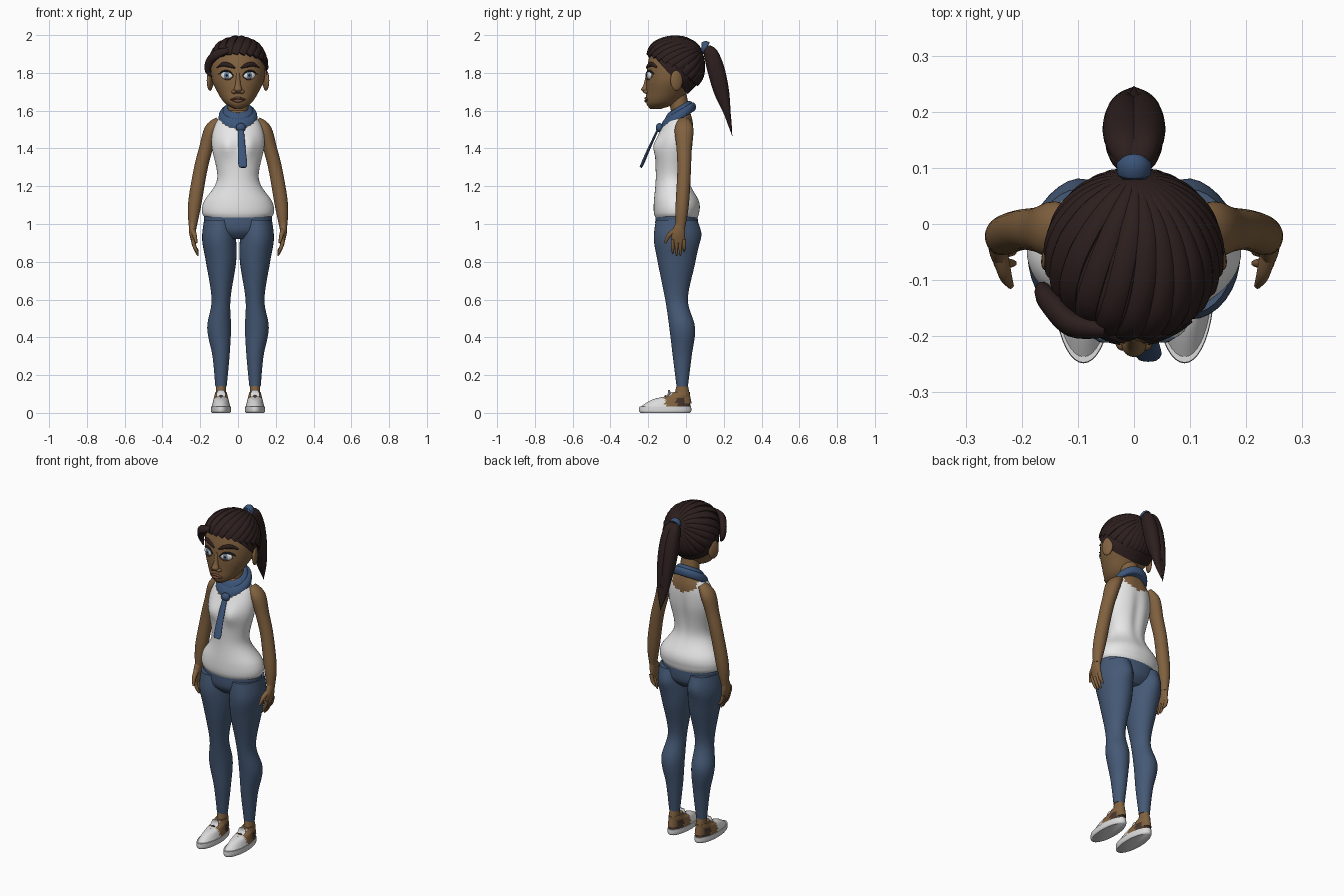
import bpy, bmesh
from math import sin, cos, pi, exp, radians
from mathutils import Vector, Matrix
from mathutils.bvhtree import BVHTree

cube = bpy.data.objects.get("Cube")
if cube:
    bpy.data.objects.remove(cube, do_unlink=True)


def material(name, *rgb):
    m = bpy.data.materials.new(name)
    m.use_nodes = True
    m.diffuse_color = (*rgb, 1)
    m.node_tree.nodes["Principled BSDF"].inputs["Base Color"].default_value = (*rgb, 1)
    return m


SKIN = material("skin brown", .22, .12, .05)
HAIR = material("hair dark brown", .026, .014, .013)
WHITE = material("shirt white", .8, .8, .8)
DENIM = material("denim blue", .06, .1, .18)
SCARF = material("scarf blue", .045, .09, .19)
SHOE = material("shoe white", .7, .7, .7)
LEATHER = material("leather dark brown", .06, .035, .025)
IRIS = material("iris blue grey", .16, .25, .36)
BLACK = material("pupil black", .01, .01, .01)
LIPS = material("lip brown", .17, .07, .04)
X, Y, Z = Vector((1, 0, 0)), Vector((0, 1, 0)), Vector((0, 0, 1))
parts = []


def finish(name, bm, mat):
    bmesh.ops.recalc_face_normals(bm, faces=bm.faces)
    mesh = bpy.data.meshes.new(name)
    bm.to_mesh(mesh)
    bm.free()
    mesh.materials.append(mat)
    ob = bpy.data.objects.new(name, mesh)
    bpy.context.collection.objects.link(ob)
    parts.append(ob)
    return ob


def spline(rows, steps):
    pts = [Vector((*row, row[-1])[:5]) for row in rows]
    pts = [pts[0], *pts, pts[-1]]
    out = []
    for a, b, c, d in zip(pts, pts[1:], pts[2:], pts[3:]):
        for k in range(steps):
            t = k / steps
            out.append((b * 2 + (c - a) * t + (a * 2 - b * 5 + c * 4 - d) * t * t
                        + (b * 3 - a - c * 3 + d) * t ** 3) / 2)
    return out + [pts[-1]]


def loft(name, rows, mat, ref=None, segs=24, steps=5, side=1, tilt=0, flat=1):
    """Rows hold x, y, z and one or two radii; rings lie level, or follow the path from ref."""
    rows = spline(rows, steps)
    path = [Vector((side * row[0], row[1], row[2])) for row in rows]
    bm = bmesh.new()
    rings = []
    for i, (p, row) in enumerate(zip(path, rows)):
        u, v = X, Y + Z * tilt
        if ref:
            along = (path[min(i + 1, len(path) - 1)] - path[max(i - 1, 0)]).normalized()
            axis = ref(p) if callable(ref) else ref
            u = (axis - along * axis.dot(along)).normalized()
            v = along.cross(u)
        u = u * max(row[3], .001)
        v = v * max(row[4] * flat, .001)
        angles = [2 * pi * k / segs for k in range(segs)]
        rings.append([bm.verts.new(p + u * cos(a) + v * sin(a)) for a in angles])
    for low, high in zip(rings, rings[1:]):
        for k in range(segs):
            bm.faces.new((low[k], low[k - 1], high[k - 1], high[k]))
    bm.faces.new(rings[0])
    bm.faces.new(rings[-1])
    return finish(name, bm, mat)


def ball(name, location, size, mat, turn=0):
    bm = bmesh.new()
    place = (Matrix.Translation(location) @ Matrix.Rotation(radians(turn), 4, 'Z')
             @ Matrix.Diagonal((*size, 1)))
    bmesh.ops.create_uvsphere(bm, u_segments=24, v_segments=14, radius=1, matrix=place)
    return finish(name, bm, mat)


def paint(ob, extra_materials, rule):
    for mat in extra_materials:
        ob.data.materials.append(mat)
    for face in ob.data.polygons:
        face.material_index = int(rule(face.center))


def tree_of(ob):
    return BVHTree.FromPolygons([v.co for v in ob.data.vertices],
                                [face.vertices for face in ob.data.polygons])


def swell(offset_a, size_a, offset_b, size_b):
    return exp(-(offset_a / size_a) ** 2 - (offset_b / size_b) ** 2)


# Tank top, with the chest swelled forward and the spine hollowed
torso = loft("tank_top", [(0, -.05, 1.03, .17, .11), (0, -.05, 1.06, .19, .12), (0, -.05, 1.12, .18, .12),
                          (0, -.07, 1.24, .11, .09), (0, -.06, 1.42, .14, .1), (0, -.04, 1.53, .12, .08),
                          (0, -.03, 1.6, .06, .05)], WHITE, segs=64, steps=8)
for v in torso.data.vertices:
    if v.co.y < -.06:
        v.co.y -= swell(abs(v.co.x) - .06, .04, v.co.z - 1.41, .05) / 50
    else:
        v.co.y -= swell(v.co.x, .03, v.co.z - 1.35, .16) / 80
paint(torso, [SKIN], lambda c: c.z > 1.5 + 5 * c.x ** 2 and abs(c.x) < .08)

# Trousers
loft("trouser_seat", [(0, -.05, .92, .1, .07), (0, -.05, .97, .17, .11), (0, -.05, 1.07, .18, .11)],
     DENIM, segs=48)
for side, label in ((1, "left"), (-1, "right")):
    leg = loft(label + "_trouser_leg",
               [(.09, -.02, .14, .03), (.09, -.02, .3, .045, .05), (.1, -.02, .45, .063, .068),
                (.09, -.05, .6, .05, .06), (.09, -.05, .8, .08, .1), (.1, -.05, .92, .09, .12),
                (.1, -.05, 1.02, .08, .11)], DENIM, segs=32, side=side, steps=7)
    for v in leg.data.vertices:
        if v.co.y > -.02:
            v.co.y += swell(abs(v.co.x) - .09, .05, v.co.z - .95, .05) / 80

    # Ankle and shoe
    loft(label + "_ankle", [(.09, -.02, .05, .03, .05), (.09, -.02, .17, .025)], SKIN, side=side)
    loft(label + "_sole", [(.09, -.11, 0, .048, .13), (.09, -.11, .01, .053, .138),
                           (.09, -.11, .035, .052, .137)], SHOE, segs=40, side=side)
    upper = loft(label + "_shoe_upper", [(.09, -.11, .03, .05, .134), (.09, -.08, .07, .04, .1),
                                         (.09, -.04, .09, .035, .06), (.09, -.03, .11, .03, .05)],
                 SHOE, segs=40, steps=7, side=side)

    def shoe_colour(c):
        if c.y < -.11 or c.y < -.05 and abs(abs(c.x) - .09) < .02:
            return 0
        return 2 if c.y > -.05 and c.z < .08 else 1

    paint(upper, [SKIN, LEATHER], shoe_colour)
    loft(label + "_tongue", [(.09, -.11, .08, .02), (.09, -.09, .1, .025), (.09, -.09, .12, .015)],
         SHOE, side=side, flat=.3)
    for y, z in ((-.13, .08), (-.11, .09)):
        loft(label + "_lace", [(.06, y + .01, z - .02, .004), (.09, y, z, .004), (.12, y + .01, z - .02, .004)],
             LEATHER, ref=Y, segs=8, side=side)

    # Arm and hand
    loft(label + "_arm", [(.1, -.01, 1.55, .02, .03), (.14, -.01, 1.5, .037, .05), (.17, -.01, 1.4, .036, .04),
                          (.2, -.01, 1.28, .036), (.23, -.02, 1.1, .035), (.24, -.03, .98, .02, .025)],
         SKIN, ref=X, side=side)
    loft(label + "_palm", [(.24, -.03, 1, .02, .025), (.24, -.04, .95, .018, .036), (.235, -.04, .9, .01, .034)],
         SKIN, ref=X, side=side)
    for finger, tip in enumerate((.85, .84, .84, .86)):
        y = -.07 + finger * .02
        loft(label + "_finger", [(.24, y, .92, .011), (.23, y, .88, .01), (.215, y, tip, .006), (.21, y, tip - .01, 0)],
             SKIN, ref=X, segs=10, side=side)
    loft(label + "_thumb", [(.24, -.05, .97, .015), (.23, -.09, .94, .012), (.22, -.11, .9, .006)],
         SKIN, ref=X, segs=12, side=side)

# Neck and scarf
loft("neck", [(0, -.02, 1.55, .06, .05), (0, -.05, 1.7, .05)], SKIN)
for z, r in ((1.6, .08), (1.58, .1)):
    loft("scarf_wrap", [(0, -.04, z - .03, r - .02), (0, -.04, z - .03, r), (0, -.04, z, r),
                        (0, -.04, z + .02, r - .02), (0, -.04, z + .01, .05)],
         SCARF, segs=40, tilt=.6, flat=.9)
ball("scarf_knot", (.015, -.14, 1.51), (.026, .02, .024), SCARF)
loft("scarf_tail", [(.015, -.14, 1.52, .014), (.02, -.2, 1.39, .021), (.025, -.23, 1.32, .024),
                    (.025, -.24, 1.3, .018)], SCARF, ref=X, flat=.35)

# Head
head_rows = [(0, -.16, 1.61, .02, .03), (0, -.13, 1.64, .07, .08), (0, -.1, 1.7, .11, .11),
             (0, -.07, 1.77, .14, .14), (0, -.06, 1.86, .14, .14), (0, -.06, 1.94, .1, .11),
             (0, -.06, 1.98, .03, .03)]
head = loft("head", head_rows, SKIN, segs=48, steps=8)
face_tree = tree_of(head)


def on_face(x, z):
    return face_tree.ray_cast(Vector((x, -1, z)), Y)[0]


def face_strip(name, points, mat, width, side=1):
    """A tapering ridge laid across the face through x, z points."""
    last = len(points) - 1
    rows = [(*on_face(x, z), .009, width * (.3 + sin(pi * i / last))) for i, (x, z) in enumerate(points)]
    loft(name, rows, mat, ref=Y, segs=12, side=side)


for side, label in ((1, "left"), (-1, "right")):
    eye = on_face(side * .06, 1.787)
    turn = side * 20
    ball(label + "_eye", eye, (.034, .012, .022), WHITE, turn)
    ball(label + "_iris", eye - Y * .008, (.017, .006, .018), IRIS, turn)
    ball(label + "_pupil", eye - Y * .012, (.008, .003, .009), BLACK, turn)
    face_strip(label + "_upper_lashes", [(.024, 1.785), (.045, 1.805), (.075, 1.808), (.1, 1.795)],
               BLACK, .005, side)
    face_strip(label + "_lower_lid", [(.025, 1.78), (.055, 1.765), (.09, 1.78)], LIPS, .003, side)
    face_strip(label + "_eyebrow", [(.015, 1.825), (.045, 1.84), (.08, 1.845), (.11, 1.83)], HAIR, .01, side)
    ball(label + "_nostril", on_face(side * .02, 1.7), (.014, .018, .011), SKIN)
    ball(label + "_ear", (side * .148, -.05, 1.76), (.014, .034, .055), SKIN, turn)
    ball(label + "_ear_hollow", (side * .157, -.056, 1.76), (.006, .018, .034), LIPS, turn)
loft("nose", [(0, -.2, 1.8, .01), (0, -.21, 1.74, .014), (0, -.215, 1.71, .022), (0, -.2, 1.69, .01)], SKIN)
face_strip("upper_lip", [(-.038, 1.659), (-.012, 1.666), (.012, 1.666), (.038, 1.659)], LIPS, .005)
face_strip("lower_lip", [(-.034, 1.656), (0, 1.651), (.034, 1.656)], LIPS, .007)

# Hair cap, cut along the hairline
cap = loft("hair_cap", [(x, y, z + (z > 1.9) / 200, rx + .01, ry + .01) for x, y, z, rx, ry in head_rows],
           HAIR, segs=48, steps=8)
cap_tree = tree_of(cap)
bm = bmesh.new()
bm.from_mesh(cap.data)
bmesh.ops.bisect_plane(bm, geom=bm.verts[:] + bm.edges[:] + bm.faces[:], plane_co=(0, -.02, 1.72),
                       plane_no=(0, 1, .9), clear_inner=True)
bm.to_mesh(cap.data)
bm.free()

# Swept locks running from the hairline to the tie
middle, tie = Vector((0, -.05, 1.83)), Vector((0, .1, 1.935))


def outward(p):
    return p - middle


count = 26
for i in range(count):
    a = 2 * pi * (i + .5) / count
    rise = cos(a) * (.47 if cos(a) > 0 else .9)
    start, end = Vector((sin(a), -cos(a), rise)).normalized(), outward(tie).normalized()
    rows = []
    for k in range(8):
        t = k / 7
        way = start.lerp(end, t) + X * sin(pi * t) * max(cos(a), 0) / 8
        hit = cap_tree.ray_cast(middle, way.normalized())[0]
        size = .4 + .6 * sin(pi * (.2 + .7 * t))
        rows.append((*hit, .011 * size, (.026 - .012 * t) * size))
    loft("swept_lock", rows, HAIR, ref=outward, segs=10, steps=3)

# Loose curl beside the forehead
loft("loose_curl", [(-.05, -.19, 1.92, .012), (-.11, -.18, 1.9, .02), (-.15, -.14, 1.86, .02),
                    (-.16, -.12, 1.81, .014), (-.14, -.13, 1.78, .003)], HAIR, ref=outward, segs=12, flat=1.3)

# Ponytail and its tie
loft("hair_tie", [(0, .08, 1.93, .02), (0, .09, 1.93, .03), (0, .11, 1.94, .03), (0, .115, 1.94, .02)],
     SCARF, ref=X)
for dx, dy in ((0, 0), (.016, .006), (-.016, .006), (.012, -.01), (-.012, -.01)):
    loft("ponytail_lock", [(dx / 2, .1, 1.93, .015), (dx, .13 + dy, 1.91, .03), (dx, .16 + dy, 1.82, .04),
                           (dx, .19 + dy, 1.7, .034), (dx, .22, 1.58, .018), (0, .245, 1.465, 0)],
         HAIR, ref=X, steps=6, flat=.95)

# Smooth shading with sharp creases
bpy.ops.object.select_all(action='DESELECT')
for ob in parts:
    ob.select_set(True)
bpy.context.view_layer.objects.active = head
bpy.ops.object.shade_smooth_by_angle(angle=radians(50))
